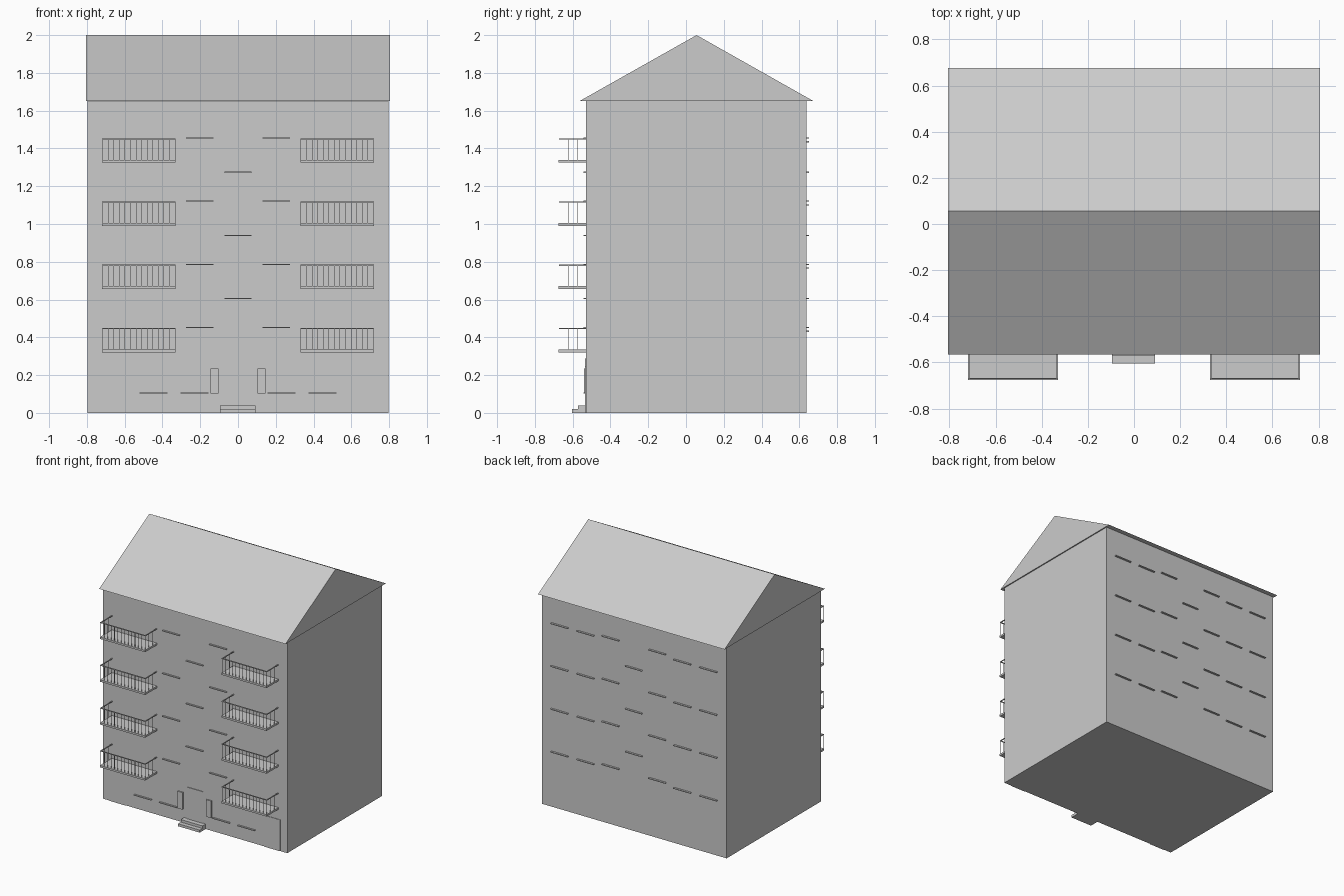
import bpy, bmesh

if "Cube" in bpy.data.objects:
    bpy.data.objects.remove(bpy.data.objects["Cube"])

FRONT, BACK = -0.53, 0.637     # wall planes
STEP = 0.3345                  # storey height


def add_box(bm, x0, x1, y0, y1, z0, z1):
    v = [bm.verts.new((x, y, z)) for x in (x0, x1) for y in (y0, y1) for z in (z0, z1)]
    for f in ((0, 1, 3, 2), (4, 6, 7, 5), (0, 4, 5, 1), (2, 3, 7, 6), (0, 2, 6, 4), (1, 5, 7, 3)):
        bm.faces.new([v[i] for i in f])


def finish(name, bm):
    bmesh.ops.recalc_face_normals(bm, faces=bm.faces[:])
    me = bpy.data.meshes.new(name)
    bm.to_mesh(me)
    bm.free()
    ob = bpy.data.objects.new(name, me)
    bpy.context.collection.objects.link(ob)
    return ob


def boxes(name, items, mirror=False):
    bm = bmesh.new()
    for x0, x1, y0, y1, z0, z1 in items:
        add_box(bm, x0, x1, y0, y1, z0, z1)
        if mirror:
            add_box(bm, -x1, -x0, y0, y1, z0, z1)
    return finish(name, bm)


# Main block
boxes("building_body", [(-0.797, 0.797, FRONT, BACK, 0, 1.65)])

# Gable roof: closed triangular prism
bm = bmesh.new()
tri = [(-0.565, 1.65), (0.676, 1.65), (0.056, 2.0)]
a = [bm.verts.new((-0.806, y, z)) for y, z in tri]
b = [bm.verts.new((0.806, y, z)) for y, z in tri]
bm.faces.new(a)
bm.faces.new(b)
for i in range(3):
    j = (i + 1) % 3
    bm.faces.new((a[i], a[j], b[j], b[i]))
finish("gable_roof", bm)

# Balconies: slabs, rails and balusters
slabs, rails, bars = [], [], []
X0, X1, YF = 0.33, 0.72, -0.676
for k in range(4):
    z = 0.321 + k * STEP
    top = z + 0.129
    slabs.append((X0, X1, YF, FRONT, z, z + 0.015))
    rails.append((X0, X1, YF + 0.003, YF + 0.009, top - 0.006, top))
    for x in (X0, X1 - 0.006):
        rails.append((x, x + 0.006, YF + 0.009, FRONT, top - 0.006, top))
    for i in range(14):
        x = X0 + 0.003 + i * (X1 - X0 - 0.006) / 13
        bars.append((x - 0.0013, x + 0.0013, YF + 0.005, YF + 0.0076, z + 0.015, top - 0.006))
    for y in (-0.624, -0.577):
        for x in (X0 + 0.003, X1 - 0.003):
            bars.append((x - 0.0013, x + 0.0013, y - 0.0013, y + 0.0013, z + 0.015, top - 0.006))
boxes("balcony_slabs", slabs, True)
boxes("balcony_rails", rails, True)
boxes("balcony_balusters", bars, True)

# Window sills on the front and back walls
front, back, stair = [], [], []
for k in range(4):
    z = 0.449 + k * STEP
    front.append((0.13, 0.275, FRONT - 0.013, FRONT, z, z + 0.006))
    back.append((0.13, 0.275, BACK, BACK + 0.015, z, z + 0.006))
    for x in (0.345, 0.57):
        back.append((x, x + 0.147, BACK, BACK + 0.015, z - 0.02, z - 0.014))
for x in (0.156, 0.374):
    front.append((x, x + 0.148, FRONT - 0.013, FRONT, 0.103, 0.109))
for k in range(3):
    z = 0.602 + k * STEP
    stair.append((-0.072, 0.072, FRONT - 0.013, FRONT, z, z + 0.006))
    stair.append((-0.072, 0.072, BACK, BACK + 0.015, z, z + 0.006))
boxes("front_sills", front, True)
boxes("back_sills", back, True)
boxes("stairwell_sills", stair)

# Entrance: door, side doors, wall panels and steps
boxes("entrance_door", [(-0.07, 0.07, FRONT - 0.005, FRONT, 0.04, 0.287)])
boxes("side_doors", [(0.6, 0.737, FRONT - 0.004, FRONT, 0, 0.245)], True)
boxes("entrance_panels", [(0.102, 0.145, FRONT - 0.01, FRONT, 0.103, 0.236)], True)
boxes("entrance_steps", [(-0.095, 0.092, -0.604, FRONT, 0, 0.02),
                         (-0.095, 0.092, -0.571, FRONT, 0.02, 0.04)])
